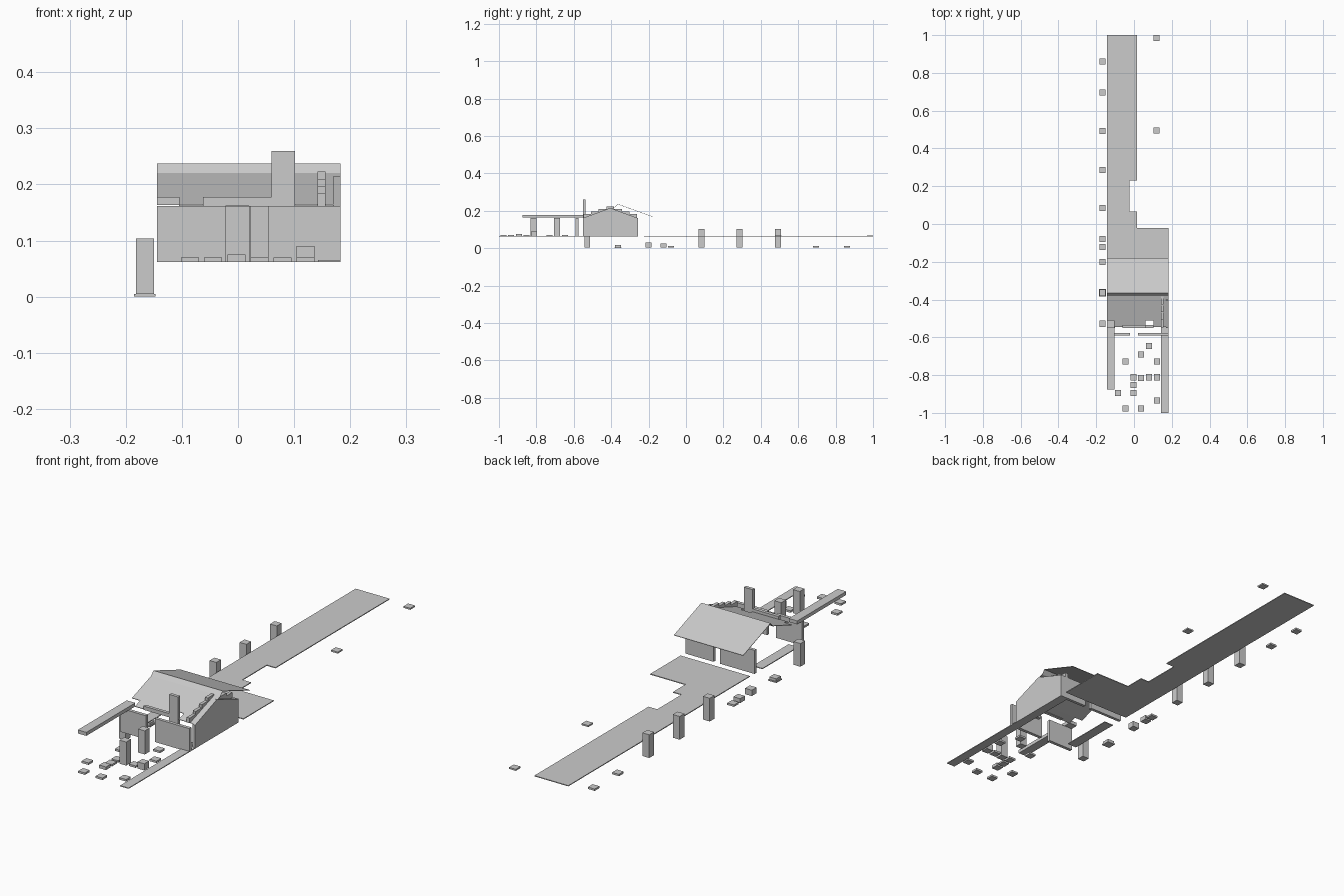
import bpy

if "Cube" in bpy.data.objects:
    bpy.data.objects.remove(bpy.data.objects["Cube"])

# One flat stone grey
grey = bpy.data.materials.new("stone_grey")
grey.diffuse_color = (0.6, 0.6, 0.6, 1)
grey.use_nodes = True
grey.node_tree.nodes["Principled BSDF"].inputs["Base Color"].default_value = grey.diffuse_color


def mesh_object(name, verts, faces):
    me = bpy.data.meshes.new(name)
    me.from_pydata(verts, [], faces)
    me.materials.append(grey)
    ob = bpy.data.objects.new(name, me)
    bpy.context.collection.objects.link(ob)
    return ob


def prism(name, outline, axis, lo, hi):
    """Extrude a 2D outline along 'x' (outline is y,z) or 'z' (outline is x,y)."""
    n = len(outline)
    if axis == "x":
        verts = [(t, a, b) for t in (lo, hi) for a, b in outline]
    else:
        verts = [(a, b, t) for t in (lo, hi) for a, b in outline]
    faces = [tuple(reversed(range(n))), tuple(range(n, 2 * n))]
    faces += [(i, (i + 1) % n, n + (i + 1) % n, n + i) for i in range(n)]
    return mesh_object(name, verts, faces)


def box(name, x0, x1, y0, y1, z0, z1):
    return prism(name, [(x0, y0), (x1, y0), (x1, y1), (x0, y1)], "z", z0, z1)


def block(name, x, y, z0, z1, size=0.032):
    h = size / 2
    return box(name, x - h, x + h, y - h, y + h, z0, z1)


def sheet(name, line, x0, x1, t=0.002):
    """Thin folded sheet following a y,z line."""
    outline = line + [(y, z - t) for y, z in reversed(line)]
    return prism(name, outline, "x", x0, x1)


FLOOR, TOP = 0.0615, 0.065
L, R = -0.144, 0.183

# Long walkway with a notch and the wide rear terrace
prism("walkway", [(L, 1), (L, -0.225), (R, -0.225), (R, -0.02), (0.016, -0.02),
                  (0.016, 0.065), (-0.025, 0.065), (-0.025, 0.23),
                  (0.016, 0.23), (0.016, 1)], "z", FLOOR, TOP)

# Side paths and floor strip in the house
box("right_path", 0.143, R, -1, -0.26, FLOOR, TOP)
box("left_floor", L, -0.1, -0.55, -0.31, FLOOR, TOP)

# Front and back walls with door gaps
box("front_wall_left", L, -0.022, -0.59, -0.576, FLOOR, 0.162)
box("front_wall_right", 0.02, R, -0.59, -0.576, FLOOR, 0.162)
box("back_wall_left", L, 0.02, -0.27, -0.257, FLOOR, 0.162)
box("back_wall_right", 0.05, R, -0.27, -0.257, FLOOR, 0.162)

# Lintel and tall plate above the doorway
box("lintel", -0.062, 0.06, -0.55, -0.536, 0.162, 0.178)
box("tall_plate", 0.06, 0.102, -0.55, -0.536, 0.12, 0.26)

# Right gable with a stepped coping
prism("right_gable", [(-0.55, FLOOR), (-0.26, FLOOR), (-0.26, 0.162),
                      (-0.405, 0.215), (-0.55, 0.162)], "x", 0.17, R)
for i in range(-3, 4):
    y = -0.405 + i * 0.041
    box("gable_step", 0.142, 0.156, y - 0.021, y + 0.021,
        0.162, 0.223 - abs(i) * 0.013)

# Folded roof with two lower eaves
sheet("roof", [(-0.51, 0.175), (-0.38, 0.22), (-0.365, 0.237), (-0.18, 0.17)], L, R)
for x0, x1 in ((-0.105, 0.06), (0.102, R)):
    sheet("roof_eave", [(-0.545, 0.163), (-0.51, 0.175)], x0, x1)

# Raised beam reaching forward on the left
box("left_beam", L, -0.104, -0.875, -0.545, 0.163, 0.178)

# Courtyard columns
for y in (-0.815, -0.69):
    block("courtyard_column", 0.038, y, FLOOR, 0.162)

# Courtyard pavers on a grid: column index, row index, top height
GRID = 0.0412
pavers = [(-1, 0), (2, 2), (3, 0), (0, -2), (2, -2), (0, -3), (-2, -4),
          (3, -5), (-1, -6), (1, -6)]
for i, j in pavers:
    block("paver", -0.003 + i * GRID, -0.729 + j * GRID, FLOOR, 0.07)
block("raised_paver", -0.003, -0.729 - 4 * GRID, FLOOR, 0.075)
block("small_cube", -0.003 + 3 * GRID, -0.729 - 2 * GRID, FLOOR, 0.09)

# Loose pavers beside the walkway
for y in (0.984, 0.495):
    block("rear_paver", 0.12, y, FLOOR, 0.068)

# Row of pillars and stumps on the lower left side
PX = -0.166
for y in (0.492, 0.287, 0.084, -0.528):
    block("left_pillar", PX, y, 0.005, 0.104)
for y, top in ((0.86, 0.013), (0.696, 0.013), (-0.08, 0.013),
               (-0.121, 0.024), (-0.2, 0.03), (-0.364, 0.016)):
    block("left_stump", PX, y, 0.005, top)
block("stump_base", PX, -0.364, 0.0, 0.005, 0.038)
